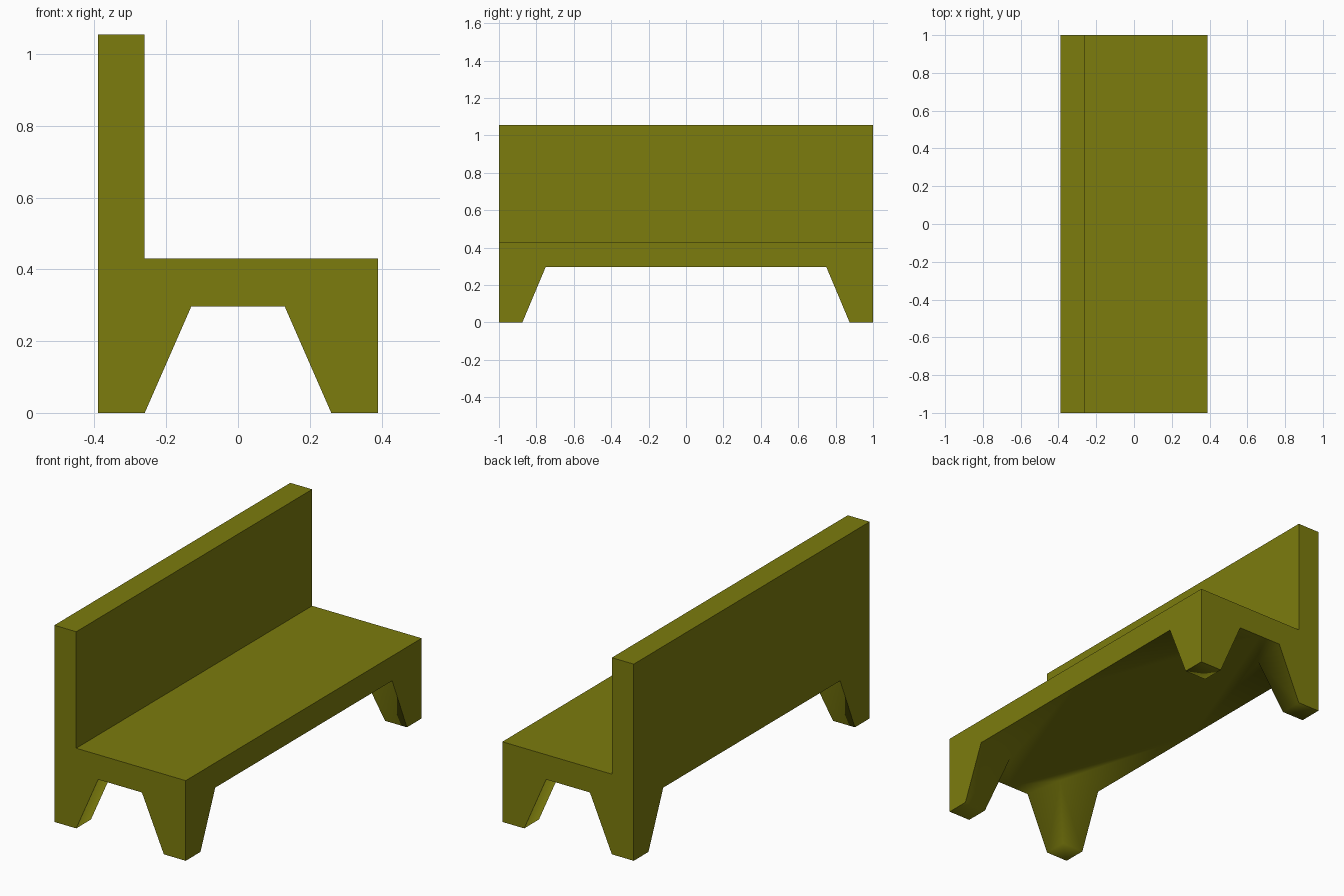
import bpy, bmesh

if "Cube" in bpy.data.objects:
    bpy.data.objects.remove(bpy.data.objects["Cube"])

HX, HY = 0.39, 1.0                  # half width and half length
SEAT_LOW, SEAT_TOP, TOP = 0.297, 0.43, 1.055
FX, FY = 0.26, 0.875                # inner limits of the foot
LX, LY = 0.13, 0.75                 # inner limits of the leg where it meets the seat

olive = bpy.data.materials.new("olive")
olive.diffuse_color = (0.2, 0.2, 0.004, 1)
olive.use_nodes = True
olive.node_tree.nodes["Principled BSDF"].inputs["Base Color"].default_value = olive.diffuse_color


def finish(name, bm):
    bmesh.ops.recalc_face_normals(bm, faces=bm.faces)
    mesh = bpy.data.meshes.new(name)
    bm.to_mesh(mesh)
    bm.free()
    mesh.materials.append(olive)
    obj = bpy.data.objects.new(name, mesh)
    bpy.context.collection.objects.link(obj)
    return obj


# Seat with legs: one quarter, mirrored in x and y
bm = bmesh.new()
points = {
    # seat top
    "t0": (0, 0, SEAT_TOP), "tx": (HX, 0, SEAT_TOP),
    "txy": (HX, HY, SEAT_TOP), "ty": (0, HY, SEAT_TOP),
    # seat underside
    "u0": (0, 0, SEAT_LOW), "ux": (HX, 0, SEAT_LOW), "uy": (0, HY, SEAT_LOW),
    # leg top
    "lx": (HX, LY, SEAT_LOW), "ly": (LX, HY, SEAT_LOW),
    "lc": (0.7 * LX + 0.3 * FX, 0.7 * LY + 0.3 * FY, SEAT_LOW),
    # foot
    "fo": (HX, HY, 0), "fx": (HX, FY, 0), "fy": (FX, HY, 0), "fc": (FX, FY, 0),
}
v = {k: bm.verts.new(p) for k, p in points.items()}

# flat outer faces
for loop in ("t0 tx txy ty", "tx ux lx fx fo txy", "ty txy fo fy ly uy"):
    bm.faces.new([v[k] for k in loop.split()])
# smooth underside, inner leg faces and foot
for loop in ("u0 uy ly lc lx ux", "fx lx lc", "fx lc fc",
             "fy lc ly", "fy fc lc", "fo fx fc fy"):
    bm.faces.new([v[k] for k in loop.split()]).smooth = True
seat = finish("seat_with_legs", bm)
mirror = seat.modifiers.new("mirror", 'MIRROR')
mirror.use_axis = (True, True, False)

# Backrest
bm = bmesh.new()
bmesh.ops.create_cube(bm, size=1)
bmesh.ops.scale(bm, vec=(0.13, 2 * HY, TOP - SEAT_TOP), verts=bm.verts)
bmesh.ops.translate(bm, vec=(-HX + 0.065, 0, (TOP + SEAT_TOP) / 2), verts=bm.verts)
finish("backrest", bm)
